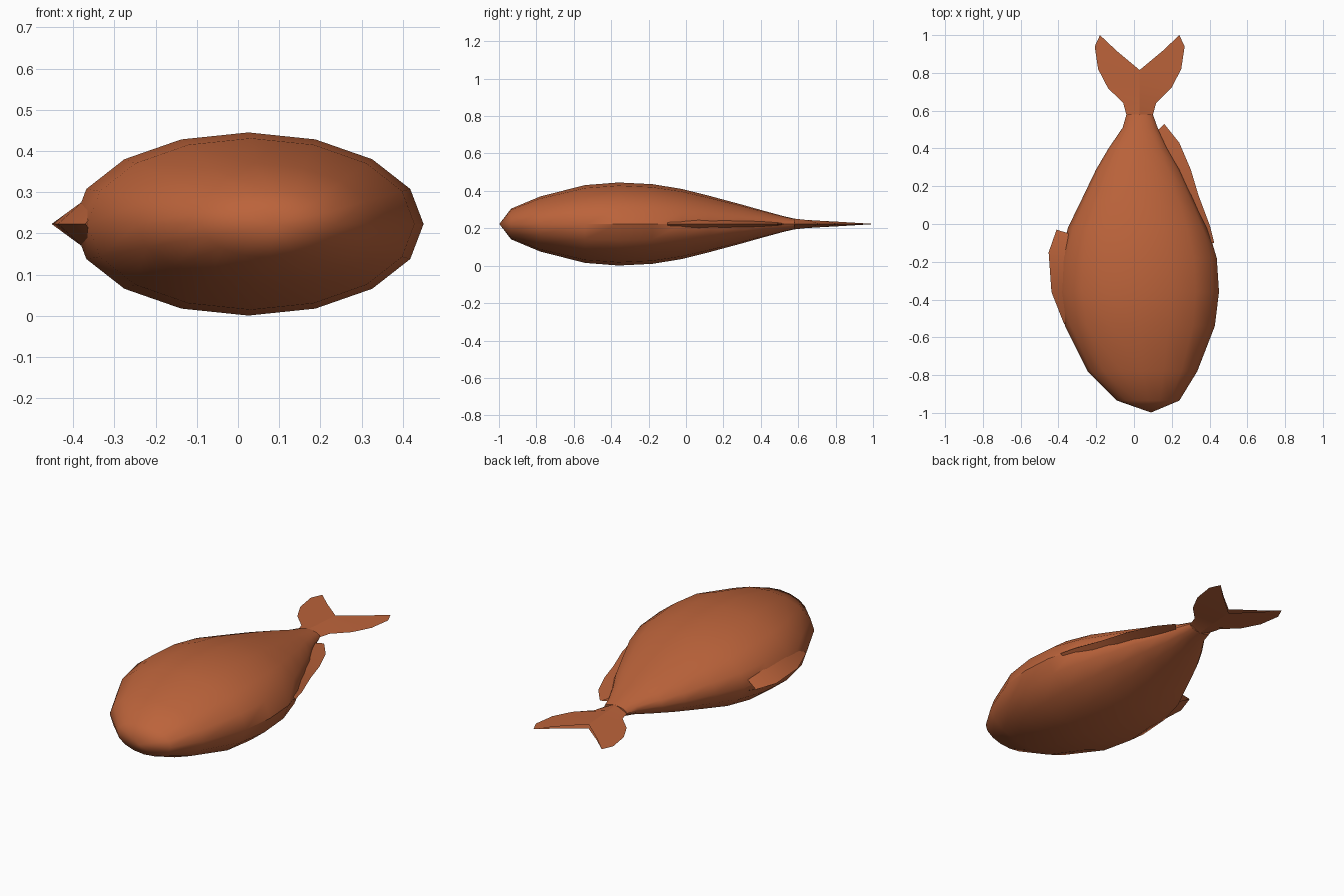
import bpy, bmesh, math

if "Cube" in bpy.data.objects:
    bpy.data.objects.remove(bpy.data.objects["Cube"])

MID = 0.223  # height of the flat symmetry plane

skin = bpy.data.materials.new("copper_brown")
skin.diffuse_color = (0.50, 0.125, 0.043, 1)
skin.use_nodes = True
skin.node_tree.nodes["Principled BSDF"].inputs["Base Color"].default_value = skin.diffuse_color


def finish(name, bm):
    bmesh.ops.remove_doubles(bm, verts=bm.verts, dist=0.0005)
    bmesh.ops.recalc_face_normals(bm, faces=bm.faces)
    me = bpy.data.meshes.new(name)
    bm.to_mesh(me)
    bm.free()
    me.materials.append(skin)
    ob = bpy.data.objects.new(name, me)
    bpy.context.collection.objects.link(ob)
    bpy.ops.object.select_all(action='DESELECT')
    ob.select_set(True)
    bpy.context.view_layer.objects.active = ob
    bpy.ops.object.shade_smooth_by_angle(angle=math.radians(40))
    return ob


def lens_fin(name, stations):
    """Thin fin: each station is base x, base y, half thickness, edge x, edge y."""
    bm = bmesh.new()
    for s in (1, -1):
        rows = [(bm.verts.new((bx, by, MID + s * t)), bm.verts.new((ex, ey, MID)))
                for bx, by, t, ex, ey in stations]
        for (a, b), (c, d) in zip(rows, rows[1:]):
            bm.faces.new((a, b, d, c))
    return finish(name, bm)


# Body: elliptical sections (y, left x, right x, half height) lofted nose to tail
sections = [
    (-0.935, -0.09, 0.24, 0.082), (-0.78, -0.245, 0.335, 0.147),
    (-0.54, -0.365, 0.428, 0.208), (-0.36, -0.40, 0.45, 0.222),
    (-0.18, -0.39, 0.438, 0.213), (-0.02, -0.35, 0.39, 0.187),
    (0.13, -0.277, 0.32, 0.149), (0.29, -0.20, 0.245, 0.106),
    (0.40, -0.135, 0.18, 0.075), (0.51, -0.06, 0.125, 0.045),
    (0.58, -0.04, 0.10, 0.028)]
N = 16
bm = bmesh.new()
rings = []
for y, xl, xr, h in sections:
    c, w = (xl + xr) / 2, (xr - xl) / 2
    rings.append([bm.verts.new((c + w * math.cos(2 * math.pi * i / N), y,
                                MID + h * math.sin(2 * math.pi * i / N))) for i in range(N)])
nose = bm.verts.new((0.09, -0.998, MID))
for i in range(N):
    j = (i + 1) % N
    bm.faces.new((nose, rings[0][i], rings[0][j]))
    for a, b in zip(rings, rings[1:]):
        bm.faces.new((a[i], a[j], b[j], b[i]))
bm.faces.new(rings[-1])
finish("body", bm)

# Forked tail: one lobe mirrored about the tail's centre line
TX = 0.03
lobe = [(0, 0.56, 0.031, 0.068, 0.57), (0, 0.64, 0.022, 0.087, 0.64),
        (0, 0.74, 0.016, 0.168, 0.72), (0, 0.815, 0.012, 0.22, 0.82),
        (0.12, 0.915, 0.006, 0.238, 0.94), (0.21, 1.0, 0.0, 0.21, 1.0)]
for name, s in (("tail_lobe_right", 1), ("tail_lobe_left", -1)):
    bm_pts = [(TX + s * bx, by, t, TX + s * ex, ey) for bx, by, t, ex, ey in lobe[:-1]]
    bm_pts.append((TX + s * 0.205, 0.995, 0.001, TX + s * 0.21, 1.0))
    lens_fin(name, bm_pts)

# Back fin: low ridge that runs out to a free tip
lens_fin("back_fin", [
    (0.36, -0.10, 0.04, 0.425, -0.10), (0.34, -0.01, 0.04, 0.402, -0.01),
    (0.27, 0.15, 0.03, 0.342, 0.15), (0.21, 0.29, 0.022, 0.30, 0.29),
    (0.16, 0.41, 0.014, 0.24, 0.43), (0.125, 0.495, 0.007, 0.16, 0.53)])

# Belly fin
lens_fin("belly_fin", [
    (-0.33, -0.53, 0.05, -0.37, -0.53), (-0.37, -0.36, 0.06, -0.437, -0.36),
    (-0.365, -0.15, 0.05, -0.452, -0.15), (-0.345, -0.05, 0.03, -0.41, -0.03)])
